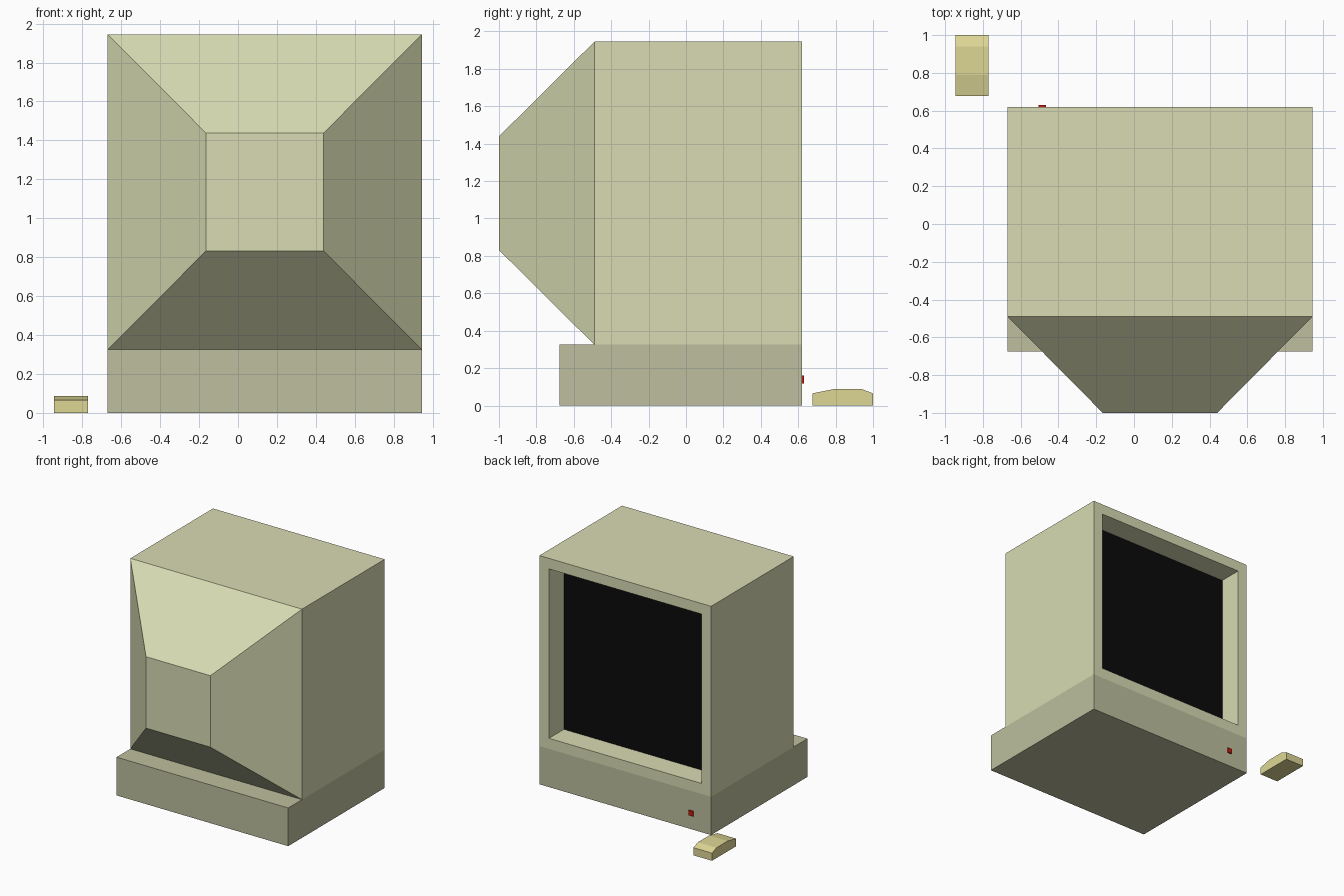
import bpy, bmesh
from mathutils import Vector

if "Cube" in bpy.data.objects:
    bpy.data.objects.remove(bpy.data.objects["Cube"])

X0, X1 = -0.67, 0.945        # cabinet width
FACE_Y, REAR_Y = 0.62, -0.49  # screen side and rear of the cabinet
BASE_Z, TOP_Z = 0.325, 1.945


def material(name, rgb):
    mat = bpy.data.materials.new(name)
    mat.diffuse_color = (*rgb, 1)
    mat.use_nodes = True
    mat.node_tree.nodes["Principled BSDF"].inputs["Base Color"].default_value = mat.diffuse_color
    return mat


def finish(name, bm, mat, recalc=True):
    if recalc:
        bmesh.ops.recalc_face_normals(bm, faces=bm.faces[:])
    mesh = bpy.data.meshes.new(name)
    bm.to_mesh(mesh)
    bm.free()
    mesh.materials.append(mat)
    obj = bpy.data.objects.new(name, mesh)
    bpy.context.collection.objects.link(obj)
    return obj


def box_bm(lo, hi):
    bm = bmesh.new()
    bmesh.ops.create_cube(bm, size=1)
    lo, hi = Vector(lo), Vector(hi)
    for v in bm.verts:
        v.co = (lo + hi) / 2 + v.co * (hi - lo)
    return bm


def face_towards(bm, y_sign):
    return max(bm.faces, key=lambda f: f.calc_center_median().y * y_sign)


def prism(name, profile, x0, x1, mat):
    """Extrude a (y, z) side profile across x."""
    bm = bmesh.new()
    face = bm.faces.new([bm.verts.new((x0, y, z)) for y, z in profile])
    side = bmesh.ops.extrude_face_region(bm, geom=[face])
    verts = [g for g in side["geom"] if isinstance(g, bmesh.types.BMVert)]
    bmesh.ops.translate(bm, verts=verts, vec=(x1 - x0, 0, 0))
    return finish(name, bm, mat)


case_mat = material("case_beige", (0.69, 0.71, 0.45))
base_mat = material("base_beige", (0.51, 0.52, 0.34))
mouse_mat = material("mouse_yellow", (0.73, 0.68, 0.30))
black = material("screen_black", (0.003, 0.003, 0.003))
red = material("button_red", (0.6, 0.01, 0.005))

# Base
finish("base", box_bm((X0, -0.675, 0), (X1, FACE_Y, BASE_Z)), base_mat)

# Monitor case: tapered rear and recessed opening
bm = box_bm((X0, REAR_Y, BASE_Z), (X1, FACE_Y, TOP_Z))
rear = bmesh.ops.extrude_discrete_faces(bm, faces=[face_towards(bm, -1)])["faces"][0]
centre = rear.calc_center_median()
for v in rear.verts:
    v.co = centre + (v.co - centre) * 0.375
    v.co.y = -1.0
front = face_towards(bm, 1)
bmesh.ops.inset_individual(bm, faces=[front], thickness=0.127)
recess = bmesh.ops.extrude_discrete_faces(bm, faces=[front])["faces"][0]
bmesh.ops.translate(bm, verts=recess.verts[:], vec=(0, -0.2, 0))
screen_corners = [v.co.copy() for v in recess.verts]
bmesh.ops.delete(bm, geom=[recess], context='FACES_ONLY')
finish("monitor_case", bm, case_mat, recalc=False)

# Screen closing the recess
bm = bmesh.new()
bm.faces.new([bm.verts.new(c) for c in screen_corners])
finish("screen", bm, black, recalc=False)

# Power button
finish("power_button", box_bm((-0.505, 0.61, 0.117), (-0.465, 0.63, 0.16)), red)

# Mouse
prism("mouse", [(0.677, 0), (1, 0), (1, 0.065), (0.94, 0.088),
                (0.79, 0.088), (0.677, 0.065)], -0.945, -0.77, mouse_mat)
